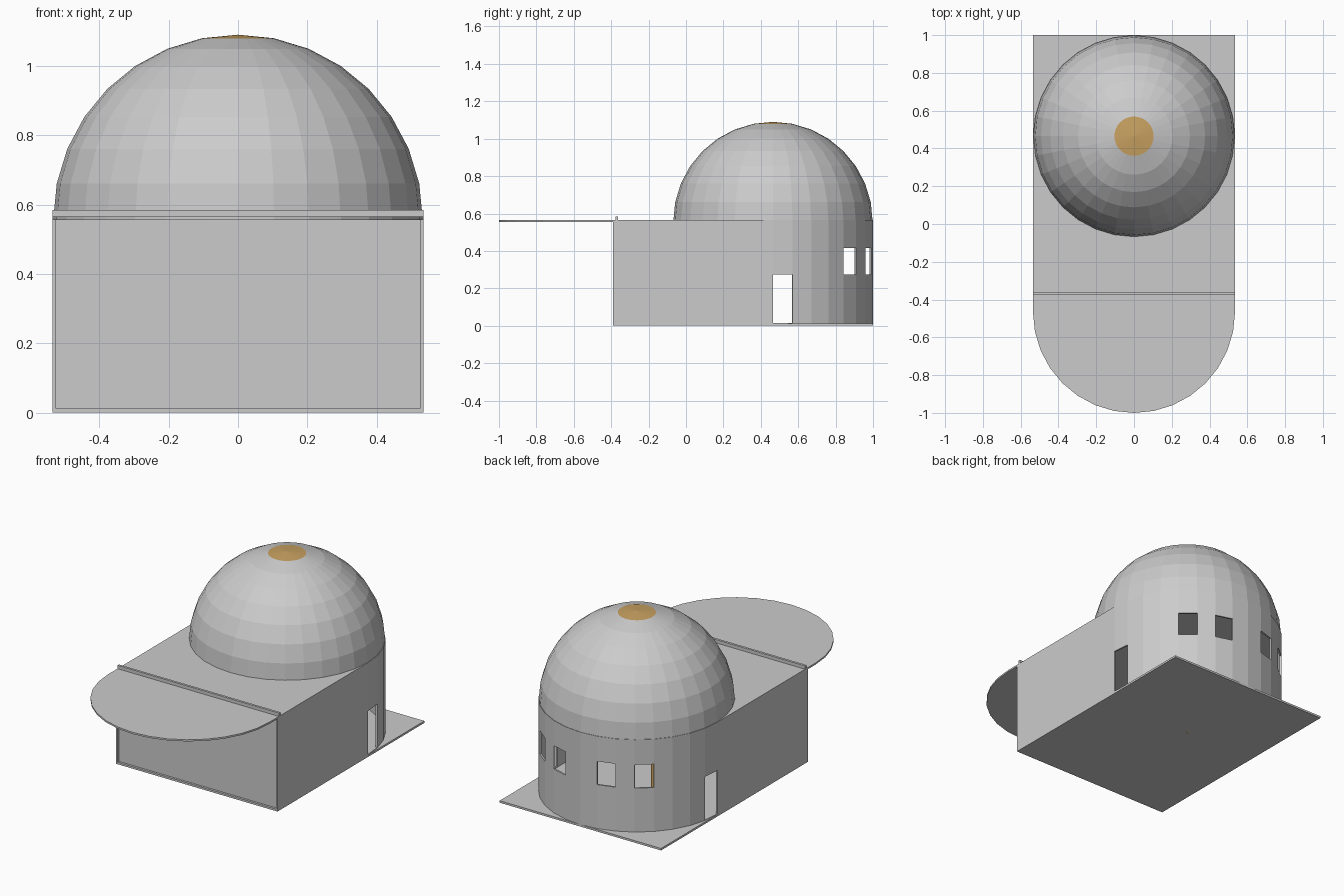
import bpy, bmesh
from math import sin, cos, pi

if "Cube" in bpy.data.objects:
    bpy.data.objects.remove(bpy.data.objects["Cube"])

R, CY, TOP = 0.535, 0.465, 0.565
N = 16  # facets per half circle

orange = bpy.data.materials.new("orange")
orange.diffuse_color = (0.58, 0.36, 0.12, 1)
orange.use_nodes = True
orange.node_tree.nodes["Principled BSDF"].inputs["Base Color"].default_value = orange.diffuse_color


def finish(name, bm, mat=None):
    me = bpy.data.meshes.new(name)
    bm.to_mesh(me)
    bm.free()
    ob = bpy.data.objects.new(name, me)
    bpy.context.collection.objects.link(ob)
    if mat:
        me.materials.append(mat)
    return ob


def shell(ob, t):
    m = ob.modifiers.new("thickness", 'SOLIDIFY')
    m.thickness, m.offset = t, -1


def prism(name, pts, z0, z1, mat=None):
    bm = bmesh.new()
    f = bm.faces.new([bm.verts.new((x, y, z0)) for x, y in pts])
    ext = bmesh.ops.extrude_face_region(bm, geom=[f], use_keep_orig=True)
    vs = [g for g in ext["geom"] if isinstance(g, bmesh.types.BMVert)]
    bmesh.ops.translate(bm, verts=vs, vec=(0, 0, z1 - z0))
    bmesh.ops.recalc_face_normals(bm, faces=bm.faces)
    return finish(name, bm, mat)


def rect(x0, x1, y0, y1):
    return [(x0, y0), (x1, y0), (x1, y1), (x0, y1)]


def arc(cx, cy, r, a0, a1, n):
    return [(cx + r * cos(a0 + (a1 - a0) * i / n),
             cy + r * sin(a0 + (a1 - a0) * i / n)) for i in range(n + 1)]


# Floor plate, stadium-shaped roof with front canopy, front wall
prism("floor", rect(-R, R, -0.39, 1.0), 0, 0.012)
prism("roof", arc(0, CY, R, 0, pi, N) + arc(0, -CY, R, pi, 2 * pi, N), 0.555, TOP)
prism("front_wall", rect(-R, R, -0.377, -0.363), 0, 0.585)

# U-shaped wall with one-facet doors and windows left open
path = [(R, -0.39)] + arc(0, CY, R, 0, pi, N) + [(-R, -0.39)]
levels = [0.0, 0.015, 0.275, 0.415, TOP - 0.001]
openings = {(1, 1), (N, 1)} | {(i, 2) for i in (5, 7, 10, 12)}
bm = bmesh.new()
grid = [[bm.verts.new((x, y, z)) for z in levels] for x, y in path]
for i in range(len(path) - 1):
    for k in range(len(levels) - 1):
        if (i, k) not in openings:
            bm.faces.new((grid[i][k], grid[i + 1][k], grid[i + 1][k + 1], grid[i][k + 1]))
shell(finish("wall", bm), 0.01)

# Faceted dome with a coloured cap
bm = bmesh.new()
bmesh.ops.create_uvsphere(bm, u_segments=2 * N, v_segments=N, radius=0.533)
bmesh.ops.delete(bm, geom=[v for v in bm.verts if v.co.z < -0.01], context='VERTS')
for f in bm.faces:
    f.material_index = int(len(f.verts) == 3)
bmesh.ops.translate(bm, verts=bm.verts, vec=(0, CY, 0.557))
dome = finish("dome", bm)
dome.data.materials.append(None)
dome.data.materials.append(orange)
shell(dome, 0.008)

# Inner post with winding steps
px, py = -0.07, 0.40
prism("post", arc(px, py, 0.018, 0, 2 * pi * 11 / 12, 11), 0, 0.555, orange)
for i in range(8):
    a = pi + pi * i / 8
    z = 0.05 + 0.06 * i
    prism("step", [(px, py)] + arc(px, py, 0.15, a, a + pi / 8, 2), z, z + 0.01, orange)
